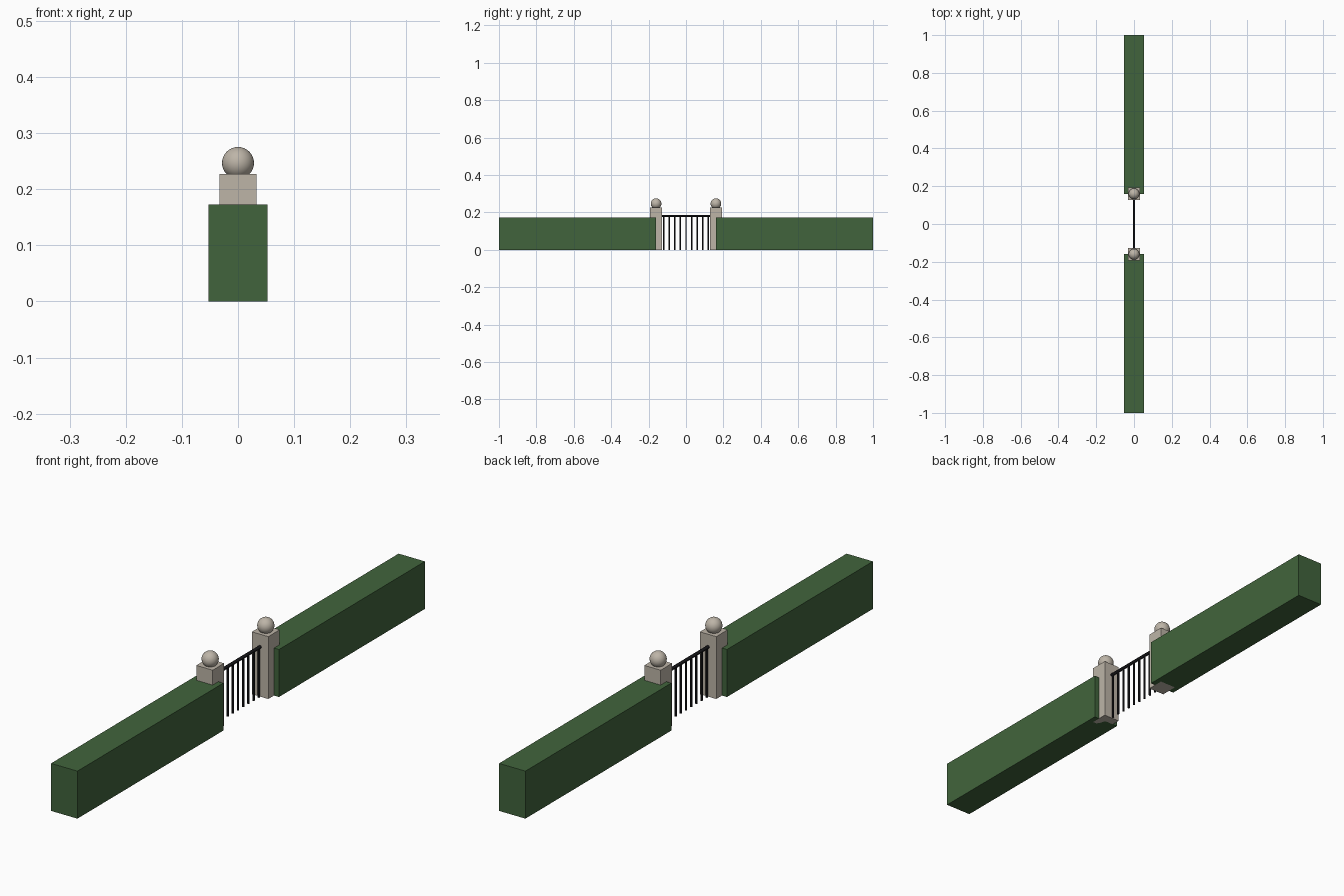
import bpy

if "Cube" in bpy.data.objects:
    bpy.data.objects.remove(bpy.data.objects["Cube"])


def material(name, rgb):
    m = bpy.data.materials.new(name)
    m.diffuse_color = (*rgb, 1)
    m.use_nodes = True
    m.node_tree.nodes["Principled BSDF"].inputs["Base Color"].default_value = m.diffuse_color
    return m


HEDGE = material("hedge_green", (0.053, 0.127, 0.045))
STONE = material("stone", (0.51, 0.46, 0.39))
IRON = material("iron", (0.010, 0.010, 0.012))


def finish(name, mat, smooth=False):
    ob = bpy.context.object
    ob.name = name
    ob.data.materials.append(mat)
    if smooth:
        bpy.ops.object.shade_smooth_by_angle()
    return ob


def box(name, size, center, mat):
    bpy.ops.mesh.primitive_cube_add(size=1, location=center)
    bpy.context.object.scale = size
    bpy.ops.object.transform_apply(location=False, rotation=False, scale=True)
    return finish(name, mat)


def rod(name, radius, length, center, mat, rot=(0, 0, 0)):
    bpy.ops.mesh.primitive_cylinder_add(vertices=12, radius=radius, depth=length,
                                        location=center, rotation=rot)
    return finish(name, mat, True)


# Hedge, stone pillar and ball finial on each side of the gate
for side, s in (("left", -1), ("right", 1)):
    box("hedge_" + side, (0.106, 0.84, 0.173), (0, s * 0.58, 0.0865), HEDGE)
    box("pillar_" + side, (0.066, 0.066, 0.227), (0, s * 0.16, 0.1135), STONE)
    bpy.ops.mesh.primitive_uv_sphere_add(segments=32, ring_count=16, radius=0.0285,
                                         location=(0, s * 0.16, 0.2468))
    finish("ball_finial_" + side, STONE, True)

# Iron gate: top rail and nine upright bars
rod("gate_rail", 0.006, 0.254, (0, 0, 0.181), IRON, (1.5707963, 0, 0))
for i in range(9):
    rod(f"gate_bar_{i + 1}", 0.004, 0.18, (0, (i - 4) * 0.03, 0.09), IRON)
